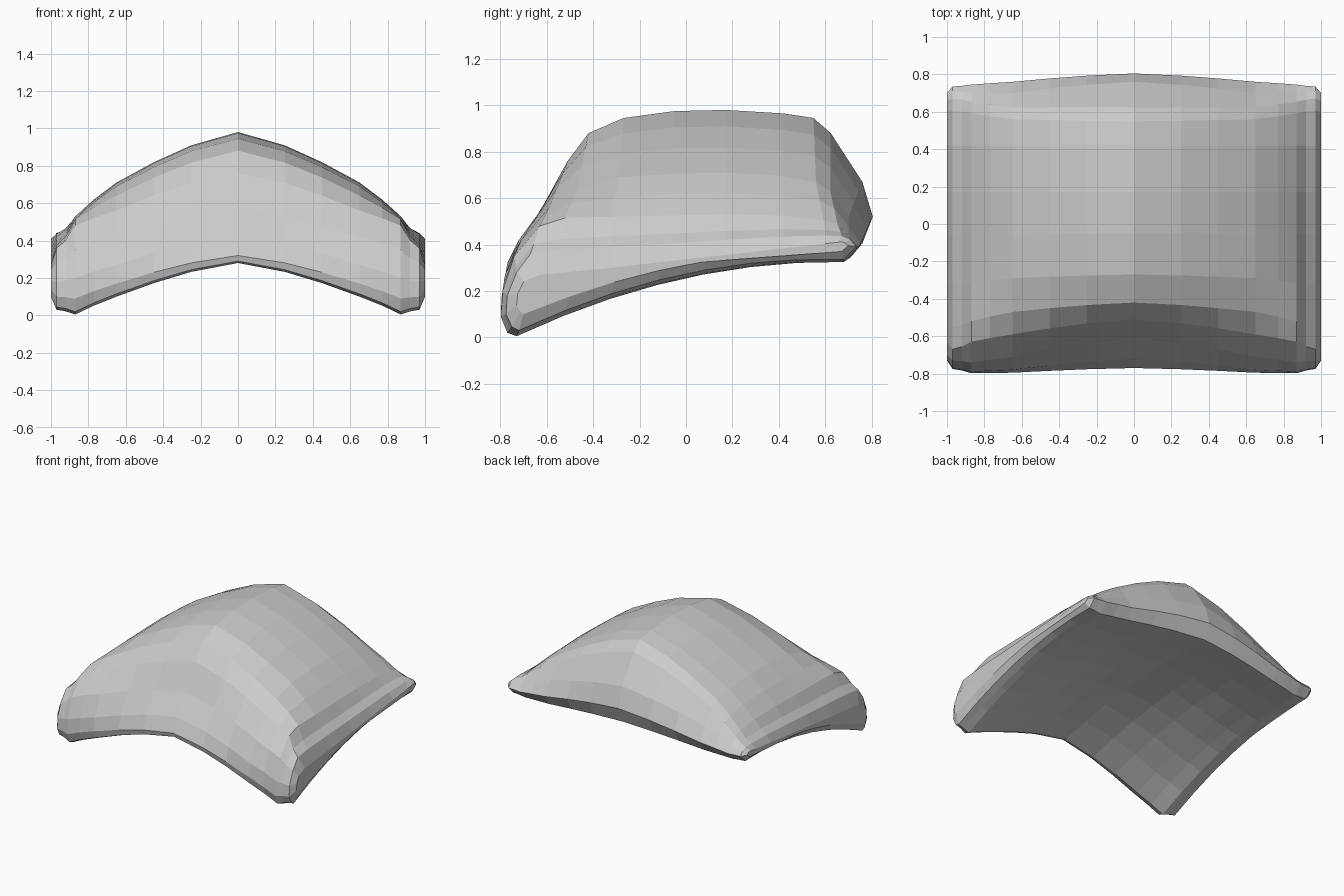
import bpy, bmesh

if "Cube" in bpy.data.objects:
    bpy.data.objects.remove(bpy.data.objects["Cube"])

# Cushion cross-sections (y, z): front lower rim -> over the top -> back lower rim
CENTRE = [(-.73, .28), (-.762, .29), (-.77, .32), (-.72, .42), (-.61, .57), (-.51, .76), (-.42, .88), (-.27, .945),
          (-.05, .975), (.17, .98), (.42, .965), (.585, .94), (.76, .67), (.805, .52), (.76, .405)]
SHOULDER = [(-.74, .10), (-.78, .115), (-.795, .17), (-.78, .27), (-.71, .42), (-.59, .56), (-.47, .64), (-.29, .69),
            (-.06, .705), (.17, .71), (.42, .695), (.60, .66), (.70, .52), (.76, .42), (.71, .345)]
HEM = [(-.73, .005), (-.77, .02), (-.798, .09), (-.79, .20), (-.74, .35), (-.63, .48), (-.52, .515), (-.32, .52),
       (-.06, .525), (.17, .53), (.42, .525), (.64, .50), (.70, .44), (.745, .39), (.68, .325)]
EDGE = [(-.72, .03), (-.75, .045), (-.775, .10), (-.77, .18), (-.73, .28), (-.67, .36), (-.55, .375), (-.32, .39),
        (-.06, .405), (.17, .42), (.42, .435), (.66, .44), (.71, .42), (.735, .39), (.68, .335)]
TIP = [(-.70, .10), (-.715, .11), (-.73, .14), (-.725, .19), (-.70, .24), (-.63, .27), (-.52, .28), (-.32, .30),
       (-.06, .33), (.17, .355), (.42, .38), (.65, .41), (.68, .41), (.70, .395), (.67, .37)]
BACK_CREST = 11


def blend(a, b, t):
    return [(p[0] + (q[0] - p[0]) * t, p[1] + (q[1] - p[1]) * t) for p, q in zip(a, b)]


def full_section(profile, mid_z, steps=7):
    """Soften the back crest and close the section with a curved underside."""
    before, crest, after = profile[BACK_CREST - 1:BACK_CREST + 2]
    soft = blend([crest, crest], [before, after], .22)
    (y1, z1), (y0, z0) = profile[-1], profile[0]
    lift = mid_z - (z0 + z1) / 2
    under = []
    for i in range(1, steps):
        t = i / steps
        under.append((y1 + (y0 - y1) * t, z1 + (z0 - z1) * t + 4 * lift * t * (1 - t)))
    return profile[:BACK_CREST] + soft + profile[BACK_CREST + 1:] + under


# Half sections from the middle out to the side, then mirrored
half = []
for x in (0, .25, .45, .65):
    t = (x / .65) ** 1.4
    half.append((x, full_section(blend(CENTRE, SHOULDER, t), .40 - .11 * t)))
half.append((.77, full_section(blend(SHOULDER, HEM, .5), .27)))
half.append((.87, full_section(HEM, .25)))
half.append((.92, full_section(blend(HEM, EDGE, .65), .255)))
half.append((.97, full_section(EDGE, .27)))
half.append((1.0, full_section(TIP, .31)))
sections = [(-x, p) for x, p in reversed(half[1:])] + half

# Skin the sections
bm = bmesh.new()
rings = [[bm.verts.new((x, y, z)) for y, z in p] for x, p in sections]
n = len(rings[0])
for a, b in zip(rings, rings[1:]):
    for i in range(n):
        j = (i + 1) % n
        bm.faces.new((a[i], a[j], b[j], b[i]))
# Narrow closing strips at both sides, joining top edge to underside
for ring in (rings[0], rings[-1]):
    lo, hi = 0, n - 1
    while hi - lo >= 3:
        bm.faces.new((ring[lo], ring[lo + 1], ring[hi - 1], ring[hi]))
        lo, hi = lo + 1, hi - 1
    if hi - lo == 2:
        bm.faces.new((ring[lo], ring[lo + 1], ring[hi]))
bmesh.ops.recalc_face_normals(bm, faces=bm.faces)

mesh = bpy.data.meshes.new("cushion")
bm.to_mesh(mesh)
bm.free()
cushion = bpy.data.objects.new("cushion", mesh)
bpy.context.collection.objects.link(cushion)

# Plain fabric colour
fabric = bpy.data.materials.new("light grey fabric")
fabric.diffuse_color = (.6, .6, .6, 1)
fabric.use_nodes = True
fabric.node_tree.nodes["Principled BSDF"].inputs["Base Color"].default_value = fabric.diffuse_color
mesh.materials.append(fabric)
